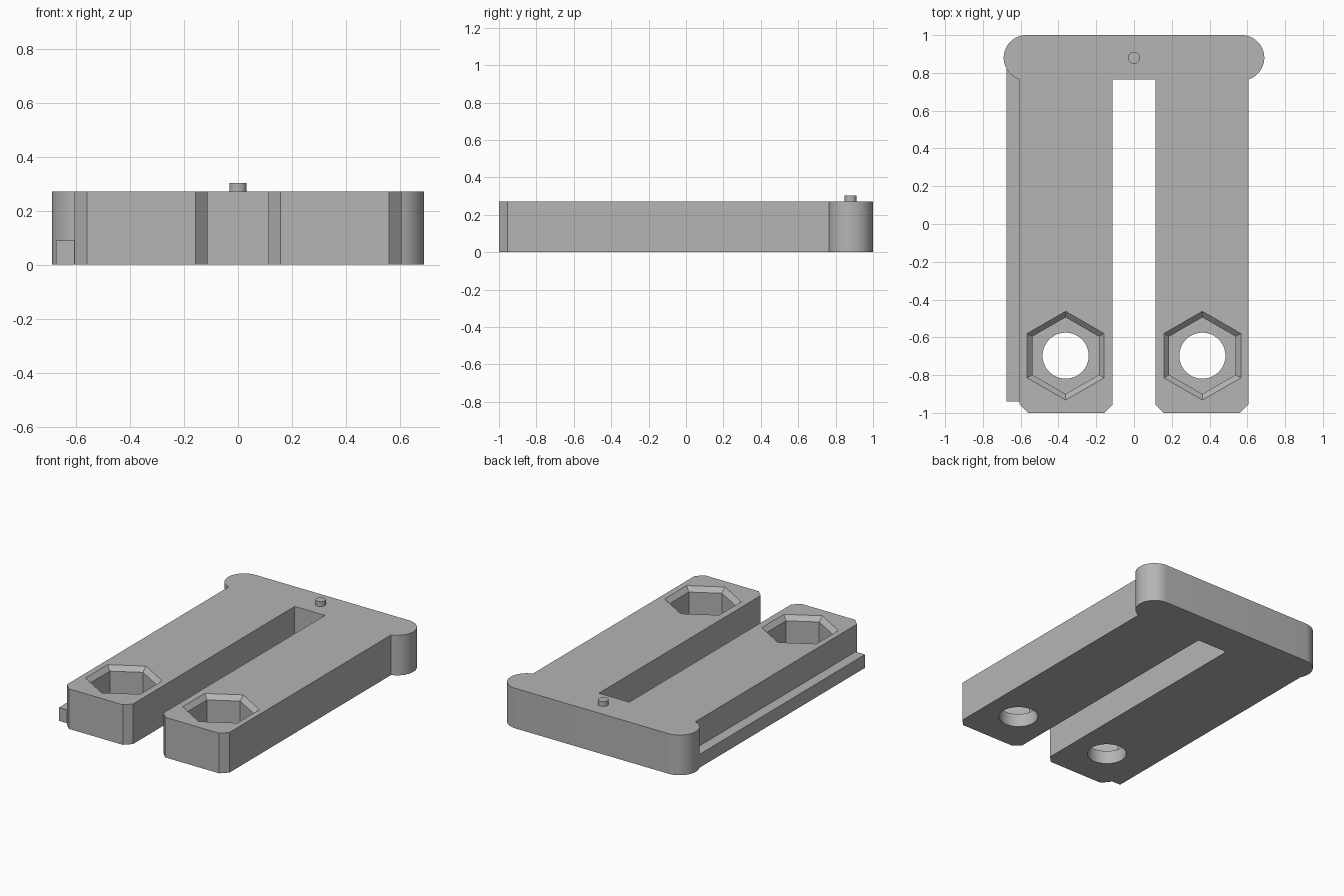
import bpy, bmesh
from math import cos, sin, pi, acos

if "Cube" in bpy.data.objects:
    bpy.data.objects.remove(bpy.data.objects["Cube"], do_unlink=True)

HEIGHT = 0.27
FLOOR = 0.09            # pocket floor and rail height
BOLT_X, BOLT_Y = 0.362, -0.697

grey = bpy.data.materials.new("plain grey")
grey.use_nodes = True
colour = (0.46, 0.46, 0.46, 1)
grey.diffuse_color = colour
grey.node_tree.nodes["Principled BSDF"].inputs["Base Color"].default_value = colour


def ring(radius, count, x=0, y=0, turn=0):
    return [(x + radius * cos(turn + 2 * pi * i / count),
             y + radius * sin(turn + 2 * pi * i / count)) for i in range(count)]


def loft(name, layers):
    """Solid through matching outlines, each given as (outline, z)."""
    bm = bmesh.new()
    rows = [[bm.verts.new((x, y, z)) for x, y in outline] for outline, z in layers]
    count = len(rows[0])
    bm.faces.new(rows[0][::-1])
    bm.faces.new(rows[-1])
    for low, high in zip(rows, rows[1:]):
        for i in range(count):
            j = (i + 1) % count
            bm.faces.new((low[i], low[j], high[j], high[i]))
    bmesh.ops.recalc_face_normals(bm, faces=bm.faces)
    mesh = bpy.data.meshes.new(name)
    bm.to_mesh(mesh)
    bm.free()
    mesh.materials.append(grey)
    obj = bpy.data.objects.new(name, mesh)
    bpy.context.collection.objects.link(obj)
    return obj


def smooth(obj):
    bpy.ops.object.select_all(action="DESELECT")
    obj.select_set(True)
    bpy.context.view_layer.objects.active = obj
    bpy.ops.object.shade_smooth_by_angle(angle=pi / 6)


# Forked plate: half outline with bevelled leg tip and rounded ear, mirrored
inner, outer, bevel = 0.113, 0.605, 0.045
ear_x, ear_y, ear_r = 0.57, 0.88, 0.12
start = -acos((outer - ear_x) / ear_r)
half = [(inner, 0.765), (inner, -1 + bevel), (inner + bevel, -1),
        (outer - bevel, -1), (outer, -1 + bevel)]
STEPS = 24
for i in range(STEPS + 1):
    a = start + (pi / 2 - start) * i / STEPS
    half.append((ear_x + ear_r * cos(a), ear_y + ear_r * sin(a)))
outline = half + [(-x, y) for x, y in reversed(half)]
plate = loft("forked_plate", [(outline, 0), (outline, HEIGHT)])

# Hexagonal nut pockets with flared rims, and round bolt holes below
for side, x in (("left", BOLT_X), ("right", -BOLT_X)):
    small = ring(0.203, 6, x, BOLT_Y, pi / 6)
    wide = ring(0.235, 6, x, BOLT_Y, pi / 6)
    pocket = loft(side + "_pocket_cutter",
                  [(small, FLOOR), (small, HEIGHT - 0.03), (wide, HEIGHT), (wide, HEIGHT + 0.1)])
    circle = ring(0.122, 48, x, BOLT_Y)
    hole = loft(side + "_hole_cutter", [(circle, -0.1), (circle, FLOOR + 0.05)])
    for cutter in (pocket, hole):
        cut = plate.modifiers.new(cutter.name, "BOOLEAN")
        cut.operation = "DIFFERENCE"
        cut.solver = "EXACT"
        cut.object = cutter
        cutter.hide_render = True

# Apply the cuts, then drop the cutters
bpy.context.view_layer.update()
graph = bpy.context.evaluated_depsgraph_get()
finished = bpy.data.meshes.new_from_object(plate.evaluated_get(graph))
plate.modifiers.clear()
plate.data = finished
for obj in [o for o in bpy.data.objects if o.name.endswith("_cutter")]:
    bpy.data.objects.remove(obj, do_unlink=True)
smooth(plate)

# Low rail along the right leg
rail = [(-0.675, -0.94), (-outer, -0.94), (-outer, 0.825), (-0.675, 0.825)]
loft("side_rail", [(rail, 0), (rail, FLOOR)])

# Small locating pin on the crossbar
pin_circle = ring(0.032, 32, 0, ear_y)
smooth(loft("locating_pin", [(pin_circle, HEIGHT - 0.02), (pin_circle, 0.302)]))
